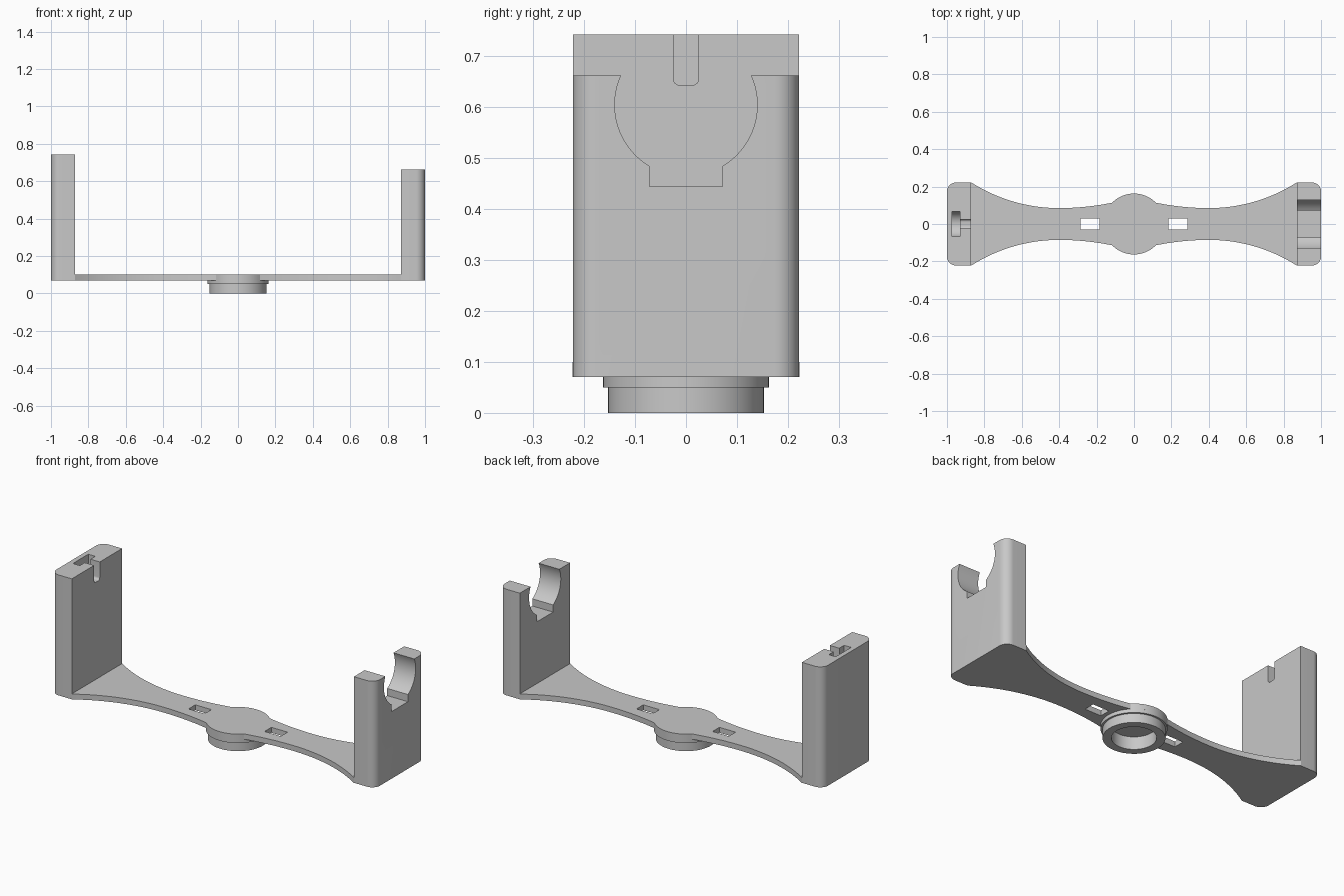
import bpy, bmesh, math
from mathutils import Vector

cube = bpy.data.objects.get("Cube")
if cube:
    bpy.data.objects.remove(cube, do_unlink=True)

grey = bpy.data.materials.new("plain_grey")
grey.use_nodes = True
GREY = (0.58, 0.58, 0.58, 1)
grey.diffuse_color = GREY
grey.node_tree.nodes["Principled BSDF"].inputs["Base Color"].default_value = GREY

DECK_LOW, DECK_TOP = 0.07, 0.1
HALF, INNER, WIDE = 1.0, 0.872, 0.222
HUB_R = 0.163


def finish(name, bm):
    bmesh.ops.recalc_face_normals(bm, faces=bm.faces)
    mesh = bpy.data.meshes.new(name)
    bm.to_mesh(mesh)
    bm.free()
    mesh.materials.append(grey)
    obj = bpy.data.objects.new(name, mesh)
    bpy.context.collection.objects.link(obj)
    return obj


def prism(name, points, axis, low, high):
    """Extrude a closed profile: (x, y) along z, or (y, z) along x."""
    bm = bmesh.new()
    place = (lambda a, b: (a, b, low)) if axis == "z" else (lambda a, b: (low, a, b))
    face = bm.faces.new([bm.verts.new(place(a, b)) for a, b in points])
    step = Vector((0, 0, high - low)) if axis == "z" else Vector((high - low, 0, 0))
    new = bmesh.ops.extrude_face_region(bm, geom=[face])["geom"]
    bmesh.ops.translate(bm, vec=step, verts=[v for v in new if isinstance(v, bmesh.types.BMVert)])
    return finish(name, bm)


def arc(cx, cy, r, start, end, steps=12):
    angles = [math.radians(start + (end - start) * i / steps) for i in range(steps + 1)]
    return [(cx + r * math.cos(a), cy + r * math.sin(a)) for a in angles]


def rect(x0, x1, y0, y1):
    return [(x0, y0), (x1, y0), (x1, y1), (x0, y1)]


def select(obj):
    bpy.ops.object.select_all(action="DESELECT")
    obj.select_set(True)
    bpy.context.view_layer.objects.active = obj


def cut(obj, cutter):
    mod = obj.modifiers.new("cut", "BOOLEAN")
    mod.operation, mod.solver, mod.object = "DIFFERENCE", "EXACT", cutter
    select(obj)
    bpy.ops.object.modifier_apply(modifier=mod.name)
    bpy.data.objects.remove(cutter, do_unlink=True)


def smooth(obj):
    select(obj)
    bpy.ops.object.shade_smooth_by_angle(angle=math.radians(30))


# Waisted deck with a round middle
def half_width(x):
    r = 0.875 if x > 0.4 else 1.4
    return 0.085 + r - math.sqrt(r * r - (x - 0.4) ** 2)


NECK, STEPS = 0.117, 36
xs = [INNER + (NECK - INNER) * i / STEPS for i in range(STEPS + 1)]
side = [(x, half_width(x)) for x in xs]
neck_angle = math.degrees(math.acos(NECK / HUB_R))
top = side + arc(0, 0, HUB_R, neck_angle, 180 - neck_angle, 24)[1:-1]
top += [(-x, y) for x, y in reversed(side)]
outline = top + [(x, -y) for x, y in reversed(top)]
deck = prism("deck", outline, "z", DECK_LOW, DECK_TOP)
for s in (-1, 1):
    cut(deck, prism("slot_cutter", rect(s * 0.235 - 0.05, s * 0.235 + 0.05, -0.03, 0.03), "z", 0, 0.2))

# End posts with rounded outer corners
R = 0.048
plan = [(INNER, -WIDE)] + arc(HALF - R, R - WIDE, R, -90, 0) \
    + arc(HALF - R, WIDE - R, R, 0, 90) + [(INNER, WIDE)]
left_post = prism("left_cradle_post", plan, "z", DECK_LOW, 0.663)
right_post = prism("right_slotted_post", [(-x, y) for x, y in plan], "z", DECK_LOW, 0.743)

# Open round cradle with a square relief below
keyhole = [(-0.072, 0.445), (0.072, 0.445)] + arc(0, 0.605, 0.14, -59, 239, 64)
cut(left_post, prism("cradle_cutter", keyhole, "x", 0.8, 1.1))

# T-shaped pocket: narrow stem and wide round-bottomed head
stem = arc(-0.011, 0.657, 0.014, 180, 270, 6) + arc(0.011, 0.657, 0.014, 270, 360, 6) \
    + [(0.025, 0.8), (-0.025, 0.8)]
head = arc(0, 0.668, 0.068, 180, 360, 32) + [(0.068, 0.8), (-0.068, 0.8)]
cut(right_post, prism("stem_cutter", stem, "x", -0.935, -0.8))
cut(right_post, prism("head_cutter", head, "x", -0.973, -0.93))

# Stepped hollow hub under the deck
ring = [(0.11, 0), (0.153, 0), (0.153, 0.05), (HUB_R, 0.05), (HUB_R, DECK_LOW), (0.11, DECK_LOW)]
bm = bmesh.new()
verts = [bm.verts.new((r, 0, z)) for r, z in ring]
edges = [bm.edges.new((verts[i - 1], verts[i])) for i in range(len(verts))]
bmesh.ops.spin(bm, geom=verts + edges, axis=(0, 0, 1), cent=(0, 0, 0),
               angle=math.tau, steps=64, use_merge=True)
bmesh.ops.remove_doubles(bm, verts=bm.verts, dist=0.0001)
hub = finish("hub_ring", bm)

for part in (deck, left_post, right_post, hub):
    smooth(part)
